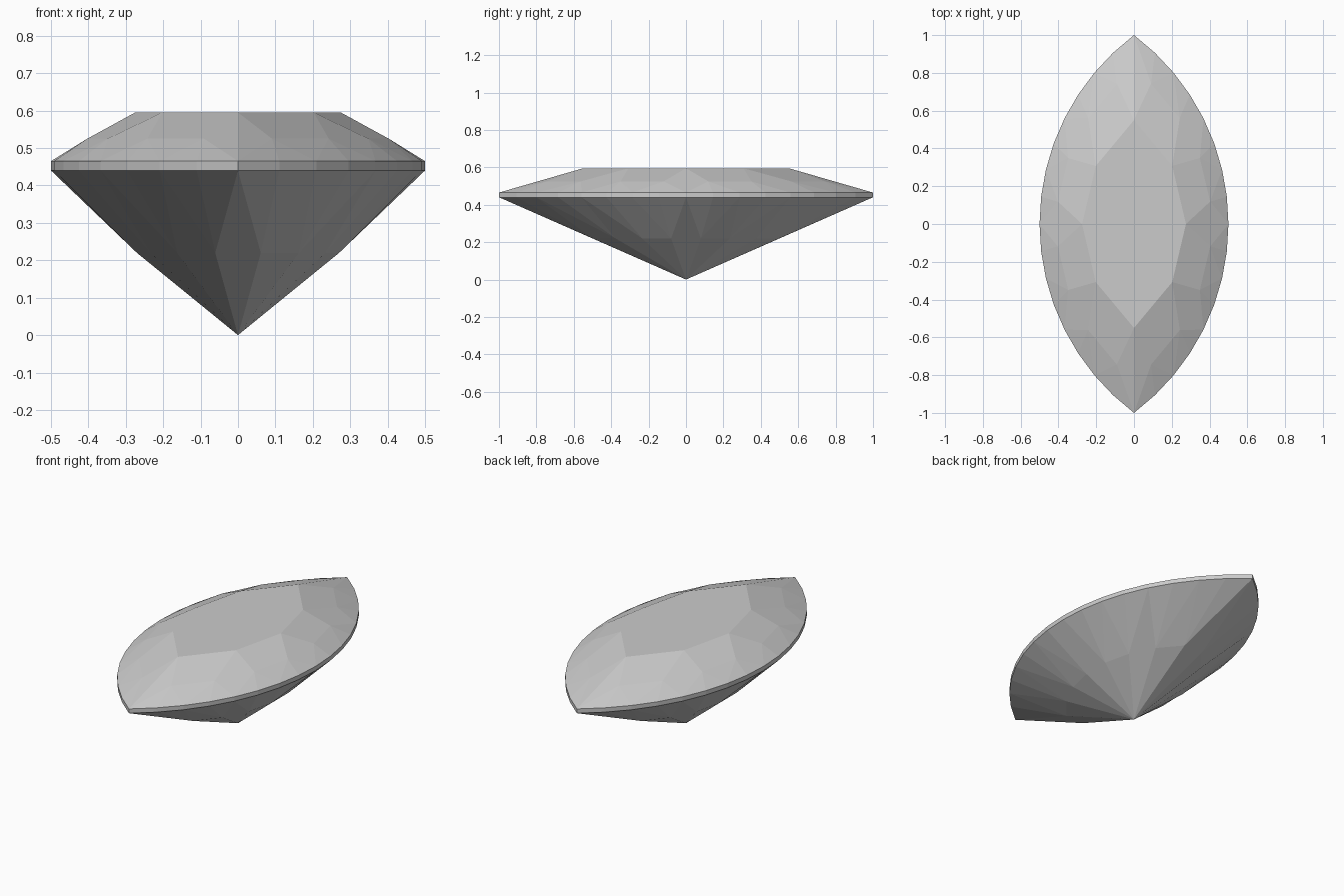
import bpy, bmesh, math

cube = bpy.data.objects.get("Cube")
if cube:
    bpy.data.objects.remove(cube)

COUNT = 32                      # girdle points; every fourth starts a main facet
TIP = math.atan2(1, 0.75)       # half angle of each side arc

mat = bpy.data.materials.new("pale_grey")
mat.use_nodes = True
mat.diffuse_color = (0.6, 0.6, 0.6, 1)
mat.node_tree.nodes["Principled BSDF"].inputs["Base Color"].default_value = (0.6, 0.6, 0.6, 1)

bm = bmesh.new()


def outline(i, scale, z):
    """Point on the pointed oval made by two mirrored arcs."""
    i = (i + 8) % COUNT - 8
    side = 1
    if i > 8:
        i, side = 16 - i, -1
    a = TIP * i / 8
    return (side * scale * (1.25 * math.cos(a) - 0.75), scale * 1.25 * math.sin(a), z)


def ring(scale, z, indices):
    return {i: bm.verts.new(outline(i, scale, z)) for i in indices}


def face(*verts):
    unique = list(dict.fromkeys(verts))
    if len(unique) > 2:
        bm.faces.new(unique)


def brilliant(inner, mid, rim, split_tips):
    """Kites, inner facets and rim facets between three rings."""
    for k in range(0, COUNT, 4):
        g = [rim[(k + n) % COUNT] for n in range(5)]
        before, m1, m2 = mid[(k - 1) % COUNT], mid[k + 1], mid[k + 3]
        here, after = inner[k], inner[(k + 4) % COUNT]
        if split_tips and k in (8, 24):
            face(here, before, g[0])
            face(here, g[0], m1)
        else:
            face(here, before, g[0], m1)
        face(here, m1, m2, after)
        face(m1, g[0], g[1])
        face(m1, g[1], g[2])
        face(m1, g[2], m2)
        face(m2, g[2], g[3])
        face(m2, g[3], g[4])


every, odd, main = range(COUNT), range(1, COUNT, 2), range(0, COUNT, 4)

# Girdle band
upper = ring(1, 0.465, every)
lower = ring(1, 0.44, every)
for i in every:
    j = (i + 1) % COUNT
    face(lower[i], lower[j], upper[j], upper[i])

# Crown and flat table
table = ring(0.55, 0.595, main)
brilliant(table, ring(0.82, 0.525, odd), upper, True)
face(*table.values())

# Pavilion down to the culet
culet = bm.verts.new((0, 0, 0))
brilliant(dict.fromkeys(main, culet), ring(0.55, 0.22, odd), lower, False)

bmesh.ops.recalc_face_normals(bm, faces=bm.faces)
mesh = bpy.data.meshes.new("cut_gem")
bm.to_mesh(mesh)
bm.free()
mesh.materials.append(mat)
bpy.context.collection.objects.link(bpy.data.objects.new("cut_gem", mesh))
